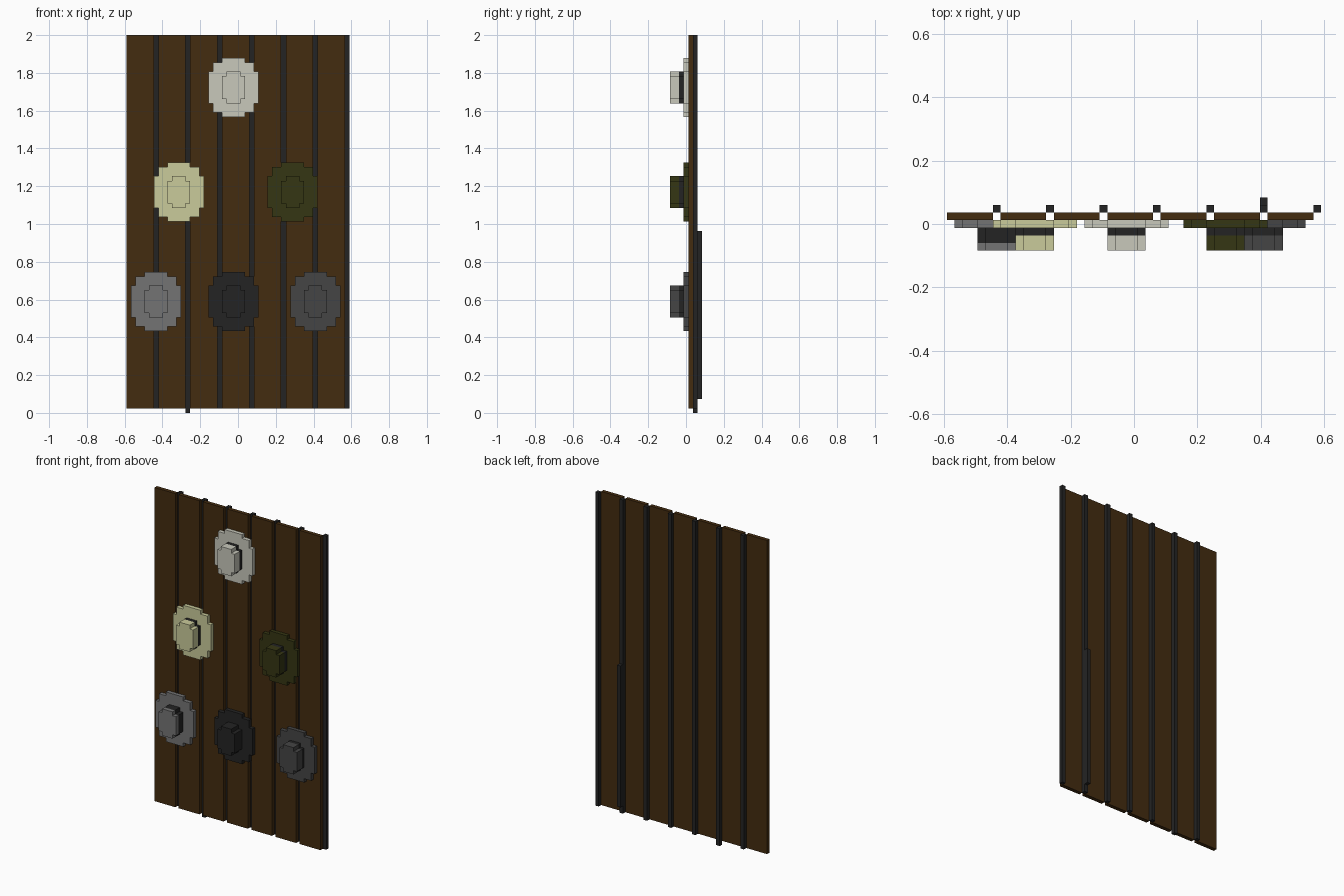
import bpy, bmesh

if "Cube" in bpy.data.objects:
    bpy.data.objects.remove(bpy.data.objects["Cube"], do_unlink=True)

V = 2 / 83                          # one grid cell
X0, Y0 = -24.5, -3.5                # grid origin in cells


def material(name, rgb):
    lin = [(c / 255 / 12.92) if c < 11 else ((c / 255 + 0.055) / 1.055) ** 2.4 for c in rgb]
    m = bpy.data.materials.new(name)
    m.use_nodes = True
    m.diffuse_color = (*lin, 1)
    m.node_tree.nodes["Principled BSDF"].inputs["Base Color"].default_value = (*lin, 1)
    return m


brown = material("brown wood", (68, 44, 16))
black = material("black", (36, 36, 36))
ivory = material("ivory", (200, 200, 187))
cream = material("cream", (202, 203, 155))
olive = material("olive", (53, 54, 19))
grey = material("mid grey", (116, 116, 116))
charcoal = material("charcoal", (69, 69, 69))


def stepped(name, mat, x, z, y0, y1, runs):
    """Extrude a stepped outline; runs are (width, height) from the bottom up, centred on x."""
    left, right = [], []
    for w, h in runs:
        for zz in (z, z + h):
            left.append((x - w / 2, zz))
            right.append((x + w / 2, zz))
        z += h
    outline = right + left[::-1]
    bm = bmesh.new()
    face = bm.faces.new([bm.verts.new(((X0 + px) * V, (Y0 + y0) * V, pz * V)) for px, pz in outline])
    ext = bmesh.ops.extrude_face_region(bm, geom=[face])
    moved = [g for g in ext["geom"] if isinstance(g, bmesh.types.BMVert)]
    bmesh.ops.translate(bm, verts=moved, vec=(0, (y1 - y0) * V, 0))
    bmesh.ops.recalc_face_normals(bm, faces=bm.faces)
    me = bpy.data.meshes.new(name)
    bm.to_mesh(me)
    bm.free()
    me.materials.append(mat)
    ob = bpy.data.objects.new(name, me)
    bpy.context.collection.objects.link(ob)
    return ob


# Planks with a one-cell gap, each followed by a batten behind the gap
for i in range(7):
    stepped(f"plank_{i + 1}", brown, 7 * i + 3, 1, 4, 5, [(6, 82)])
    low = 0 if i == 1 else 1        # the second batten reaches the ground
    stepped(f"batten_{i + 1}", black, 7 * i + 6.5, low, 5, 6, [(1, 83 - low)])
stepped("back_rail", black, 41.5, 3, 6, 7, [(1, 37)])

# Round bosses: stepped disc, dark neck and coloured knob
DISC = [(5, 1), (9, 2), (11, 7), (9, 2), (5, 1)]
KNOB = [(3, 1), (5, 5), (3, 1)]
bosses = [("top", ivory, 18, 65, 1), ("middle_right", cream, 6, 42, 1),
          ("middle_left", olive, 31, 42, 1), ("lower_right", grey, 1, 18, 2),
          ("lower_centre", black, 18, 18, 1), ("lower_left", charcoal, 36, 18, 1)]
for name, mat, x, z, neck in bosses:
    cx = x + 5.5
    stepped(name + "_disc", mat, cx, z, 3, 4, DISC)
    stepped(name + "_neck", black, cx, z + 3, 3 - neck, 3, KNOB)
    stepped(name + "_knob", mat, cx, z + 3, 0, 3 - neck, KNOB)
